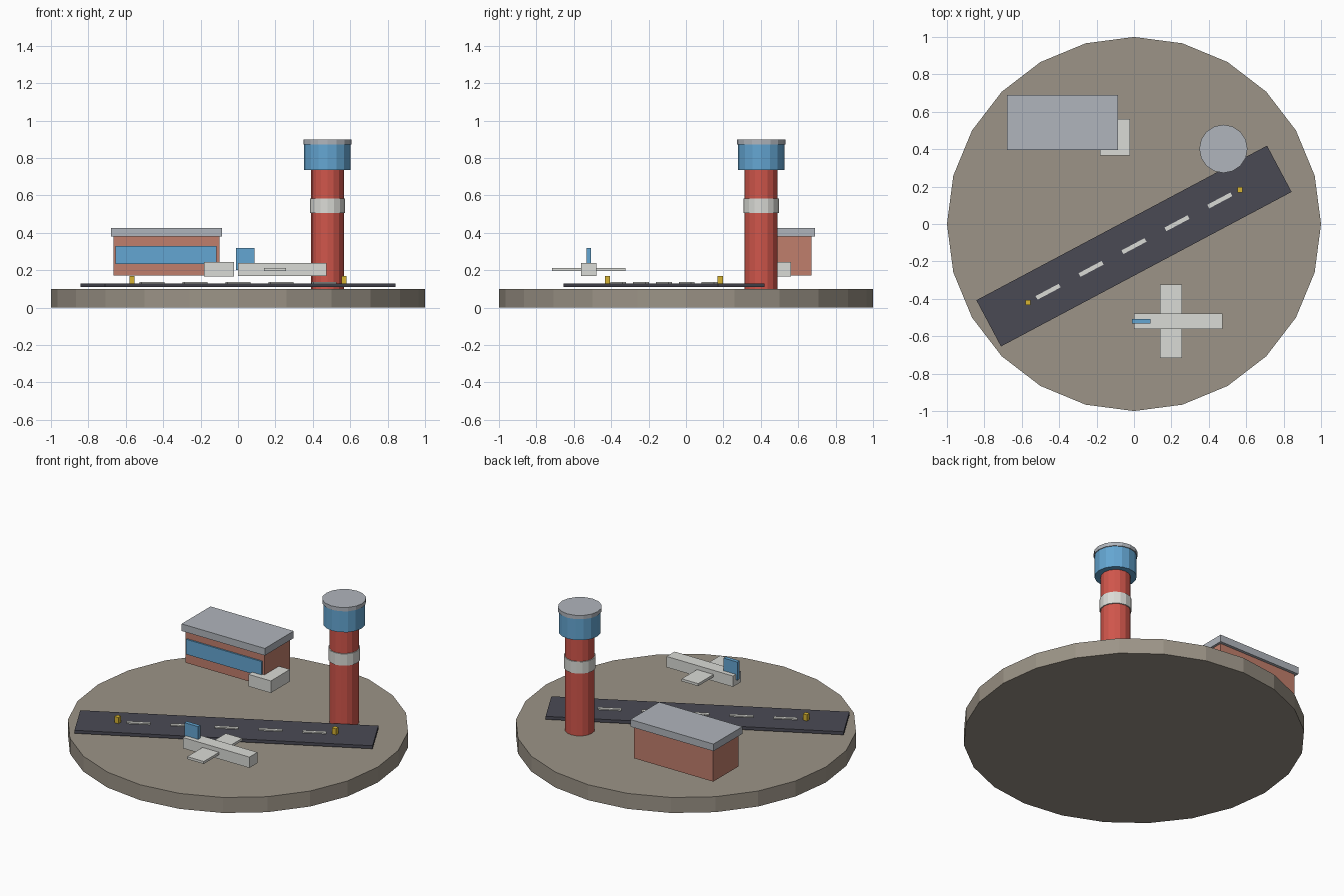
import bpy, bmesh, math
from mathutils import Matrix

if "Cube" in bpy.data.objects:
    bpy.data.objects.remove(bpy.data.objects["Cube"])


def material(name, rgb):
    """Flat colour from 0-255 sRGB, stored as linear."""
    lin = [((c / 255 + 0.055) / 1.055) ** 2.4 for c in rgb]
    m = bpy.data.materials.new(name)
    m.diffuse_color = (*lin, 1)
    m.use_nodes = True
    m.node_tree.nodes["Principled BSDF"].inputs["Base Color"].default_value = m.diffuse_color
    return m


STONE = material("stone", (156, 148, 135))
ASPHALT = material("asphalt", (74, 74, 84))
WHITE = material("off_white", (218, 219, 214))
YELLOW = material("yellow", (215, 180, 50))
RED = material("red", (208, 86, 75))
BRICK = material("brick", (192, 126, 108))
ROOF = material("roof_grey", (176, 181, 188))
GLASS = material("blue", (100, 166, 210))


def add(name, bm, mat, loc, turn=0.0):
    mesh = bpy.data.meshes.new(name)
    bm.to_mesh(mesh)
    bm.free()
    mesh.materials.append(mat)
    ob = bpy.data.objects.new(name, mesh)
    ob.location = loc
    ob.rotation_euler.z = turn
    bpy.context.collection.objects.link(ob)
    return ob


def box(name, mat, centre, size, z0, z1, turn=0.0):
    bm = bmesh.new()
    bmesh.ops.create_cube(bm, size=1, matrix=Matrix.Diagonal((*size, z1 - z0, 1)))
    return add(name, bm, mat, (*centre, (z0 + z1) / 2), turn)


def drum(name, mat, centre, radius, z0, z1, sides):
    bm = bmesh.new()
    bmesh.ops.create_cone(bm, cap_ends=True, segments=sides, radius1=radius,
                          radius2=radius, depth=z1 - z0)
    return add(name, bm, mat, (*centre, (z0 + z1) / 2))


# Round base
drum("base", STONE, (0, 0), 1.0, 0, 0.1, 24)

# Runway with dashes and end lights, laid along one slanted axis
ANGLE = math.radians(28)
RUN_Y = -0.118


def on_runway(d):
    return (d * math.cos(ANGLE), RUN_Y + d * math.sin(ANGLE))


box("runway", ASPHALT, on_runway(0), (1.76, 0.28), 0.11, 0.13, ANGLE)
for i in range(5):
    box(f"runway_dash_{i + 1}", WHITE, on_runway((i - 2) * 0.26),
        (0.14, 0.022), 0.128, 0.137, ANGLE)
for i, d in enumerate((-0.642, 0.642)):
    box(f"runway_light_{i + 1}", YELLOW, on_runway(d), (0.028, 0.028), 0.13, 0.17)

# Control tower
TOWER = (0.478, 0.402)
drum("tower_shaft", RED, TOWER, 0.088, 0.1, 0.74, 16)
drum("tower_band", WHITE, TOWER, 0.094, 0.505, 0.582, 16)
drum("tower_cab", GLASS, TOWER, 0.124, 0.735, 0.875, 16)
drum("tower_roof", ROOF, TOWER, 0.129, 0.873, 0.898, 16)

# Terminal building
TERM = (-0.382, 0.542)
box("terminal_walls", BRICK, TERM, (0.565, 0.258), 0.172, 0.382)
box("terminal_roof", ROOF, TERM, (0.595, 0.295), 0.38, 0.426)
box("terminal_window", GLASS, (-0.384, 0.408), (0.54, 0.0098), 0.233, 0.33)
box("terminal_annex", WHITE, (-0.101, 0.463), (0.16, 0.195), 0.166, 0.244)

# Parked aeroplane
PLANE_Y = -0.52
box("plane_fuselage", WHITE, (0.237, PLANE_Y), (0.475, 0.082), 0.168, 0.238)
box("plane_wing", WHITE, (0.198, PLANE_Y), (0.118, 0.394), 0.195, 0.211)
box("plane_tail", GLASS, (0.038, PLANE_Y), (0.098, 0.024), 0.202, 0.32)
